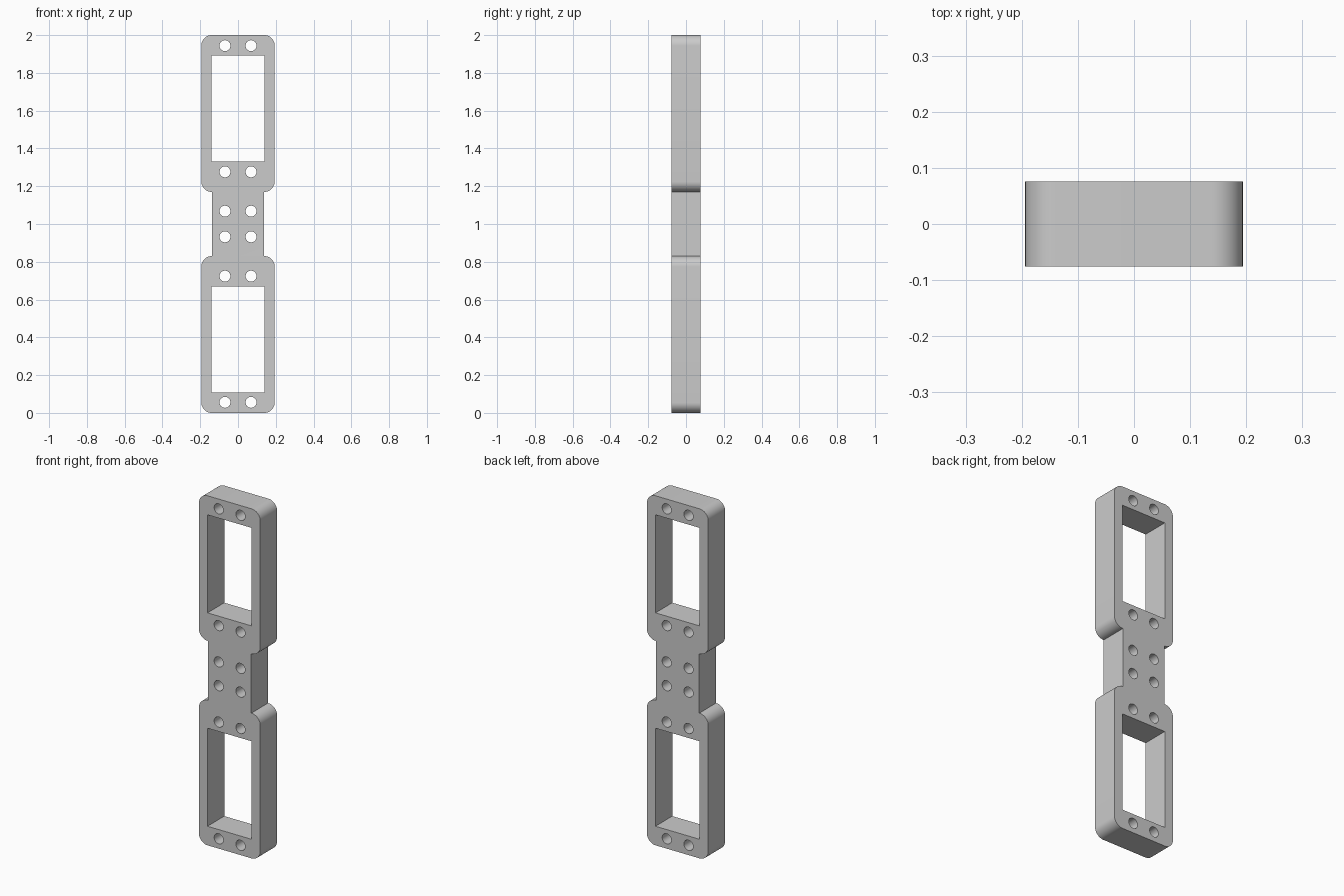
import bpy, bmesh, math

cube = bpy.data.objects.get("Cube")
if cube:
    bpy.data.objects.remove(cube, do_unlink=True)

HALF_W, HALF_D, NECK = 0.194, 0.076, 0.137
RADIUS = 0.055


def arc(cx, cz, r, start, sweep, steps):
    angles = [math.radians(start + sweep * i / steps) for i in range(steps + 1)]
    return [(cx + r * math.cos(a), cz + r * math.sin(a)) for a in angles]


def add_loop(curve, points):
    spline = curve.splines.new('POLY')
    spline.points.add(len(points) - 1)
    for p, (x, z) in zip(spline.points, points):
        p.co = (x, z, 0, 1)
    spline.use_cyclic_u = True


curve = bpy.data.curves.new("bracket_profile", 'CURVE')
curve.dimensions = '2D'
curve.fill_mode = 'BOTH'
curve.extrude = HALF_D

# Outline: one quarter mirrored into both frames and the narrow neck
cx = HALF_W - RADIUS
quarter = ([(NECK, 0.83)]
           + arc(cx, 0.83 - RADIUS, RADIUS, 90, -90, 12)
           + arc(cx, RADIUS, RADIUS, 0, -90, 12))
lower = quarter + [(-x, z) for x, z in reversed(quarter)]
upper = [(x, 2 - z) for x, z in reversed(lower)]
add_loop(curve, lower + upper)

# Rectangular windows and screw holes, mirrored about the middle
for flip in (False, True):
    def height(z):
        return 2 - z if flip else z
    add_loop(curve, [(x, height(z)) for x, z in
                     ((-0.14, 0.109), (0.14, 0.109), (0.14, 0.67), (-0.14, 0.67))])
    for z in (0.056, 0.724, 0.932):
        for x in (-0.069, 0.069):
            add_loop(curve, arc(x, height(z), 0.029, 0, 360, 32)[:-1])

# Turn the profile into a solid plate standing upright
bracket = bpy.data.objects.new("double_frame_bracket", curve)
bpy.context.collection.objects.link(bracket)
bpy.ops.object.select_all(action='DESELECT')
bracket.select_set(True)
bpy.context.view_layer.objects.active = bracket
bracket.rotation_euler.x = math.pi / 2
bpy.ops.object.convert(target='MESH')
bracket = bpy.context.object
bpy.ops.object.transform_apply(location=False, rotation=True, scale=False)

bm = bmesh.new()
bm.from_mesh(bracket.data)
bmesh.ops.remove_doubles(bm, verts=bm.verts, dist=0.0002)
bmesh.ops.recalc_face_normals(bm, faces=bm.faces)
bm.to_mesh(bracket.data)
bm.free()
bpy.ops.object.shade_smooth_by_angle(angle=math.radians(30))

# Plain grey finish
grey = bpy.data.materials.new("plain_grey")
grey.use_nodes = True
colour = (0.6, 0.6, 0.6, 1)
grey.diffuse_color = colour
grey.node_tree.nodes["Principled BSDF"].inputs["Base Color"].default_value = colour
bracket.data.materials.clear()
bracket.data.materials.append(grey)
